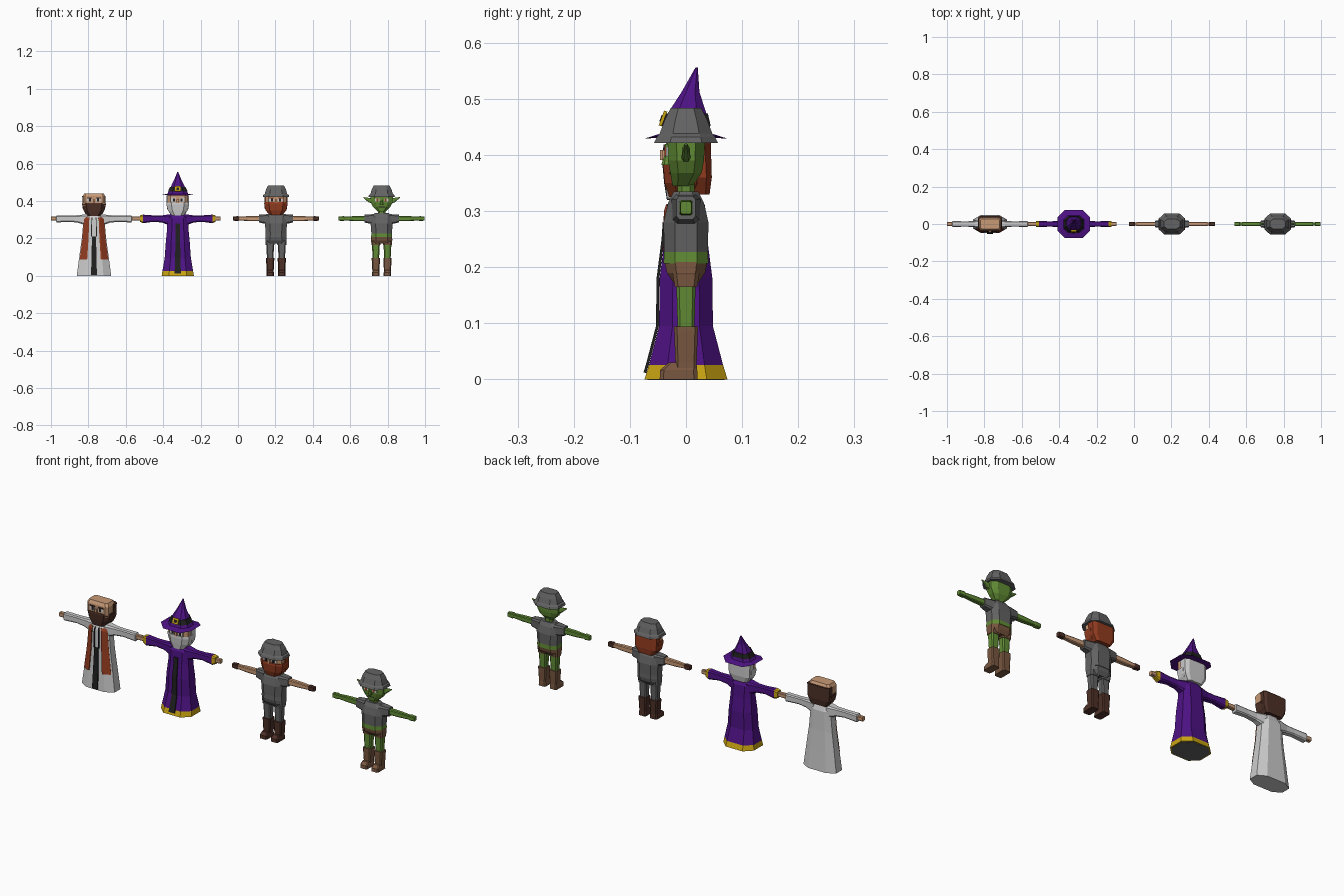
import bpy, bmesh, math

# Palette
COLORS = {
    "white": (0.60, 0.60, 0.60), "rust": (0.29, 0.045, 0.014),
    "dark_brown": (0.075, 0.03, 0.02), "skin": (0.58, 0.32, 0.18),
    "purple": (0.075, 0.006, 0.23), "gold": (0.60, 0.38, 0.006),
    "black": (0.014, 0.014, 0.014), "grey": (0.125, 0.125, 0.125),
    "green": (0.12, 0.26, 0.035), "leather": (0.19, 0.095, 0.05),
}
MATS = {}
for n, c in COLORS.items():
    MATS[n] = bpy.data.materials.new(n)
    MATS[n].diffuse_color = (*c, 1)


def finish(name, bm, mats, cx):
    bmesh.ops.recalc_face_normals(bm, faces=bm.faces[:])
    me = bpy.data.meshes.new(name)
    bm.to_mesh(me)
    bm.free()
    for m in mats:
        me.materials.append(MATS[m])
    ob = bpy.data.objects.new(name, me)
    ob.location.x = cx
    bpy.context.collection.objects.link(ob)
    return ob


def loft(name, cx, rings, colors, axis="z", cut=(0.55, 0.5), lift=0.0, offset=(0, 0)):
    """Eight-sided stack of rings (position, half a, half b, shift b); one colour per band."""
    bm = bmesh.new()
    rows = []
    for i, (p, a, b, *s) in enumerate(rings):
        s = s[0] if s else 0
        u, v = a * cut[0], b * cut[1]
        pts = [(a, -v), (a, v), (u, b), (-u, b), (-a, v), (-a, -v), (-u, -b), (u, -b)]
        row = []
        for q, r in pts:
            if axis == "z":
                up = lift * abs(q) / a if i == 0 else 0
                co = (q + offset[0], r + s + offset[1], p + up)
            else:
                co = (p, q, r + s)
            row.append(bm.verts.new(co))
        rows.append(row)
    names = list(dict.fromkeys([colors] if isinstance(colors, str) else colors))
    band = [colors] * (len(rings) - 1) if isinstance(colors, str) else colors
    for k in range(len(rows) - 1):
        for j in range(8):
            f = bm.faces.new((rows[k][j], rows[k][(j + 1) % 8], rows[k + 1][(j + 1) % 8], rows[k + 1][j]))
            f.material_index = names.index(band[k])
    bm.faces.new(rows[0]).material_index = names.index(band[0])
    bm.faces.new(rows[-1]).material_index = names.index(band[-1])
    return finish(name, bm, names, cx)


def box(name, cx, center, size, color, tilt=0):
    bm = bmesh.new()
    bmesh.ops.create_cube(bm, size=1)
    for v in bm.verts:
        x, y, z = (v.co[i] * size[i] for i in range(3))
        y, z = y * math.cos(tilt) - z * math.sin(tilt), y * math.sin(tilt) + z * math.cos(tilt)
        v.co = (x + center[0], y + center[1], z + center[2])
    return finish(name, bm, [color], cx)


def strip(name, cx, rings, fracs, z0, z1, color, cut=0.55, cutb=0.5):
    """Thin cloth plate lying on the front of a lofted robe."""
    bm = bmesh.new()
    rows = []
    for z in [z0] + [r[0] for r in rings if z0 < r[0] < z1] + [z1]:
        lo, hi = next((p, q) for p, q in zip(rings, rings[1:]) if p[0] <= z <= q[0])
        t = (z - lo[0]) / (hi[0] - lo[0])
        a, b = (lo[i] + (hi[i] - lo[i]) * t for i in (1, 2))
        row = []
        for f in fracs:
            over = max(0, (abs(f) - cut) / (1 - cut))
            row.append(bm.verts.new((f * a, -b * (1 - over * (1 - cutb)) - 0.003, z)))
        rows.append(row)
    for p, q in zip(rows, rows[1:]):
        for j in range(len(fracs) - 1):
            bm.faces.new((p[j], p[j + 1], q[j + 1], q[j]))
    ob = finish(name, bm, [color], cx)
    sol = ob.modifiers.new("thickness", "SOLIDIFY")
    sol.thickness = 0.005
    sol.offset = 0
    return ob


def arms(who, cx, rings, colors):
    for side, s in (("right", -1), ("left", 1)):
        loft(f"{who}_{side}_arm", cx, [(s * r[0], *r[1:]) for r in rings], colors, "x", (0.7, 0.7))


def eyes(who, cx, y, z, pupil, brow):
    for s in (-1, 1):
        box(f"{who}_eye", cx, (s * 0.024, y, z), (0.024, 0.004, 0.017), "white")
        box(f"{who}_pupil", cx, (s * 0.021, y - 0.002, z), (0.011, 0.004, 0.016), pupil)
        box(f"{who}_brow", cx, (s * 0.024, y - 0.001, z + 0.011), (0.028, 0.005, 0.005), brow)


def helmet(who, cx):
    loft(f"{who}_helmet", cx, [(0.421, 0.071, 0.057), (0.432, 0.068, 0.052), (0.438, 0.06, 0.047),
                               (0.462, 0.053, 0.038), (0.484, 0.042, 0.027)], "grey")


def fighter(who, cx, sleeve_to, arm, hand, belt, hips, leg, boot):
    # Tunic and belt
    loft(f"{who}_tunic", cx, [(0.207, 0.056, 0.04), (0.227, 0.055, 0.039), (0.28, 0.059, 0.04),
                              (0.315, 0.058, 0.032), (0.335, 0.038, 0.022)], [belt] + ["grey"] * 3)
    # Hips, legs, boots
    loft(f"{who}_hips", cx, [(0.172, 0.05, 0.022), (0.19, 0.057, 0.034), (0.209, 0.056, 0.038)], hips)
    for s in (-1, 1):
        loft(f"{who}_leg", cx, [(0.09, 0.017, 0.015), (0.165, 0.021, 0.017), (0.165, 0.024, 0.02),
                                (0.19, 0.025, 0.024)], [leg, hips, hips], cut=(0.7, 0.7), offset=(s * 0.031, 0))
        loft(f"{who}_boot", cx, [(0, 0.019, 0.02), (0.03, 0.019, 0.019), (0.085, 0.022, 0.021),
                                 (0.094, 0.022, 0.021)], boot, cut=(0.75, 0.75), offset=(s * 0.031, 0))
        loft(f"{who}_foot", cx, [(0, 0.02, 0.034), (0.017, 0.02, 0.033), (0.03, 0.016, 0.024, 0.006)],
             boot, cut=(0.75, 0.8), offset=(s * 0.031, -0.013))
    # Sleeves, arms and hands
    arms(who, cx, [(0.04, 0.026, 0.028, 0.302), (sleeve_to, 0.017, 0.021, 0.306),
                   (sleeve_to, 0.012, 0.014, 0.306), (0.15, 0.011, 0.013, 0.306), (0.198, 0.009, 0.010, 0.306),
                   (0.203, 0.011, 0.013, 0.306), (0.23, 0.010, 0.011, 0.306)],
         ["grey", "grey", arm, arm, hand, hand])
    loft(f"{who}_neck", cx, [(0.325, 0.02, 0.015), (0.36, 0.02, 0.015)], arm)
    helmet(who, cx)


# ---- Goblin ----
G = 0.768
fighter("goblin", G, 0.092, "green", "green", "green", "leather", "green", "leather")
loft("goblin_head", G, [(0.345, 0.022, 0.018, -0.006), (0.368, 0.046, 0.028), (0.39, 0.058, 0.032),
                        (0.425, 0.06, 0.034)], "green")
for s in (-1, 1):
    loft("goblin_ear", G, [(s * 0.05, 0.008, 0.013, 0.399), (s * 0.07, 0.007, 0.012, 0.405),
                           (s * 0.098, 0.002, 0.002, 0.419)], "green", "x", (0.6, 0.6))
eyes("goblin", G, -0.034, 0.406, "rust", "green")
loft("goblin_nose", G, [(0.382, 0.009, 0.01), (0.404, 0.004, 0.003)], "green", offset=(0, -0.034))
box("goblin_mouth", G, (0, -0.027, 0.368), (0.035, 0.004, 0.004), "black")

# ---- Bearded fighter ----
D = 0.203
fighter("fighter", D, 0.09, "skin", "dark_brown", "grey", "grey", "grey", "dark_brown")
loft("fighter_head", D, [(0.385, 0.056, 0.034), (0.425, 0.056, 0.034)], "skin", cut=(0.7, 0.6))
loft("fighter_beard", D, [(0.325, 0.035, 0.026, -0.004), (0.35, 0.055, 0.038), (0.385, 0.063, 0.041),
                          (0.395, 0.062, 0.039)], "rust", cut=(0.6, 0.5))
loft("fighter_hair", D, [(0.33, 0.04, 0.018, 0.024), (0.36, 0.06, 0.024, 0.022), (0.425, 0.061, 0.026, 0.018)],
     "rust", cut=(0.7, 0.6))
eyes("fighter", D, -0.034, 0.405, "black", "rust")
box("fighter_nose", D, (0, -0.037, 0.4), (0.011, 0.012, 0.018), "skin")

# ---- Wizard ----
W = -0.322
robe = [(0, 0.086, 0.074), (0.026, 0.082, 0.066), (0.095, 0.07, 0.048), (0.18, 0.064, 0.047),
        (0.25, 0.057, 0.038), (0.31, 0.057, 0.034), (0.335, 0.034, 0.022)]
loft("wizard_robe", W, robe, ["gold"] + ["purple"] * 5)
loft("wizard_robe_underside", W, [(0, 0.08, 0.069), (0.001, 0.08, 0.069)], "grey").location.z = -0.0008
strip("wizard_robe_front", W, robe, (-0.2, 0.2), 0.012, 0.28, "black")
arms("wizard", W, [(0.035, 0.026, 0.032, 0.298), (0.085, 0.016, 0.019, 0.304), (0.13, 0.014, 0.017, 0.306),
                   (0.185, 0.017, 0.023, 0.304), (0.203, 0.015, 0.017, 0.306), (0.203, 0.010, 0.011, 0.306),
                   (0.228, 0.010, 0.010, 0.306)], ["purple"] * 3 + ["gold", "gold", "skin"])
loft("wizard_head", W, [(0.375, 0.055, 0.034), (0.435, 0.055, 0.034)], "skin", cut=(0.7, 0.6))
loft("wizard_beard", W, [(0.322, 0.03, 0.02, -0.014), (0.35, 0.053, 0.037), (0.38, 0.061, 0.039),
                         (0.392, 0.06, 0.038)], "white")
loft("wizard_hair", W, [(0.33, 0.04, 0.018, 0.018), (0.36, 0.058, 0.022, 0.02), (0.43, 0.06, 0.026, 0.016)],
     "white", cut=(0.7, 0.6))
eyes("wizard", W, -0.034, 0.404, "black", "white")
box("wizard_nose", W, (0, -0.037, 0.399), (0.011, 0.012, 0.018), "skin")
# Pointed hat with band and buckle
loft("wizard_hat", W, [(0.419, 0.086, 0.075), (0.438, 0.056, 0.046), (0.475, 0.038, 0.034, 0.002),
                       (0.512, 0.02, 0.016, 0.008), (0.556, 0.002, 0.002, 0.019)], "purple", lift=0.018)
loft("wizard_hat_band", W, [(0.452, 0.052, 0.044), (0.474, 0.042, 0.037, 0.002)], "black")
box("wizard_buckle", W, (0, -0.041, 0.465), (0.03, 0.006, 0.028), "gold", -0.35)
box("wizard_buckle_hole", W, (0, -0.043, 0.465), (0.015, 0.005, 0.013), "black", -0.35)

# ---- Priest ----
P = -0.77
gown = [(0, 0.092, 0.047), (0.1, 0.079, 0.041), (0.2, 0.065, 0.036), (0.3, 0.056, 0.034),
        (0.332, 0.035, 0.022)]
loft("priest_robe", P, gown, "white")
strip("priest_robe_front", P, gown, (-0.17, 0.17), 0.004, 0.21, "black")
for s in (-1, 1):
    strip("priest_stole", P, gown, (s * 0.45, s * 0.55, s * 0.93), 0.088, 0.312, "rust")
    strip("priest_robe_edge", P, gown, (s * 0.17, s * 0.25), 0.21, 0.312, "black")
arms("priest", P, [(0.035, 0.026, 0.032, 0.298), (0.085, 0.016, 0.020, 0.304), (0.13, 0.014, 0.017, 0.306),
                   (0.2, 0.016, 0.019, 0.304), (0.203, 0.010, 0.011, 0.306), (0.23, 0.010, 0.011, 0.306)],
     ["white"] * 4 + ["skin"])
loft("priest_head", P, [(0.375, 0.058, 0.036), (0.426, 0.06, 0.036), (0.441, 0.052, 0.028)],
     "skin", cut=(0.8, 0.7))
loft("priest_beard", P, [(0.32, 0.033, 0.024, -0.01), (0.35, 0.056, 0.039), (0.383, 0.064, 0.042),
                         (0.388, 0.062, 0.04)], "dark_brown", cut=(0.65, 0.5))
loft("priest_hair", P, [(0.33, 0.045, 0.016, 0.022), (0.36, 0.06, 0.02, 0.023), (0.428, 0.063, 0.019, 0.024)],
     "dark_brown", cut=(0.8, 0.6))
eyes("priest", P, -0.037, 0.405, "black", "dark_brown")
box("priest_nose", P, (0, -0.04, 0.4), (0.011, 0.012, 0.018), "skin")
